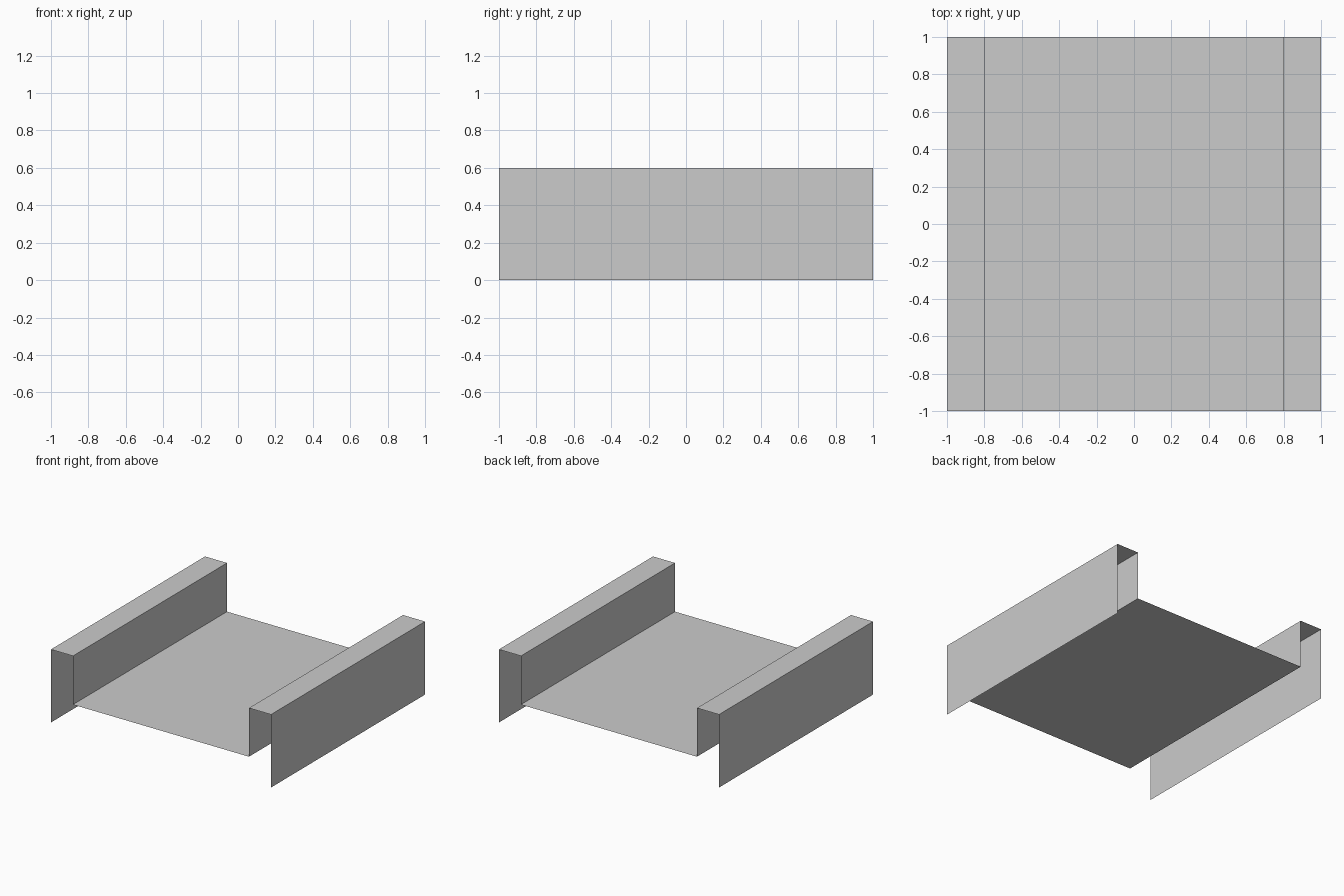
import bpy
import bmesh

if "Cube" in bpy.data.objects:
    bpy.data.objects.remove(bpy.data.objects["Cube"])

# Folded sheet cross-section (x, z): outer wall, rail top, inner wall, then the mirrored half
half = [(-1.0, 0.0), (-1.0, 0.6), (-0.8, 0.6), (-0.8, 0.2)]
profile = half + [(-x, z) for x, z in reversed(half)]

# Sweep the open profile from front to back as a single-skin sheet
bm = bmesh.new()
verts = [bm.verts.new((x, -1.0, z)) for x, z in profile]
edges = [bm.edges.new(pair) for pair in zip(verts, verts[1:])]
swept = bmesh.ops.extrude_edge_only(bm, edges=edges)["geom"]
bmesh.ops.translate(bm, vec=(0, 2.0, 0),
                    verts=[g for g in swept if isinstance(g, bmesh.types.BMVert)])

# Make the floor and rail tops face up, with the walls following
bm.normal_update()
bmesh.ops.recalc_face_normals(bm, faces=bm.faces[:])
bm.normal_update()
floor = min((f for f in bm.faces if abs(f.normal.z) > 0.5),
            key=lambda f: f.calc_center_median().z)
if floor.normal.z < 0:
    bmesh.ops.reverse_faces(bm, faces=bm.faces[:])

mesh = bpy.data.meshes.new("channel_tray")
bm.to_mesh(mesh)
bm.free()
bpy.context.collection.objects.link(bpy.data.objects.new("channel_tray", mesh))
